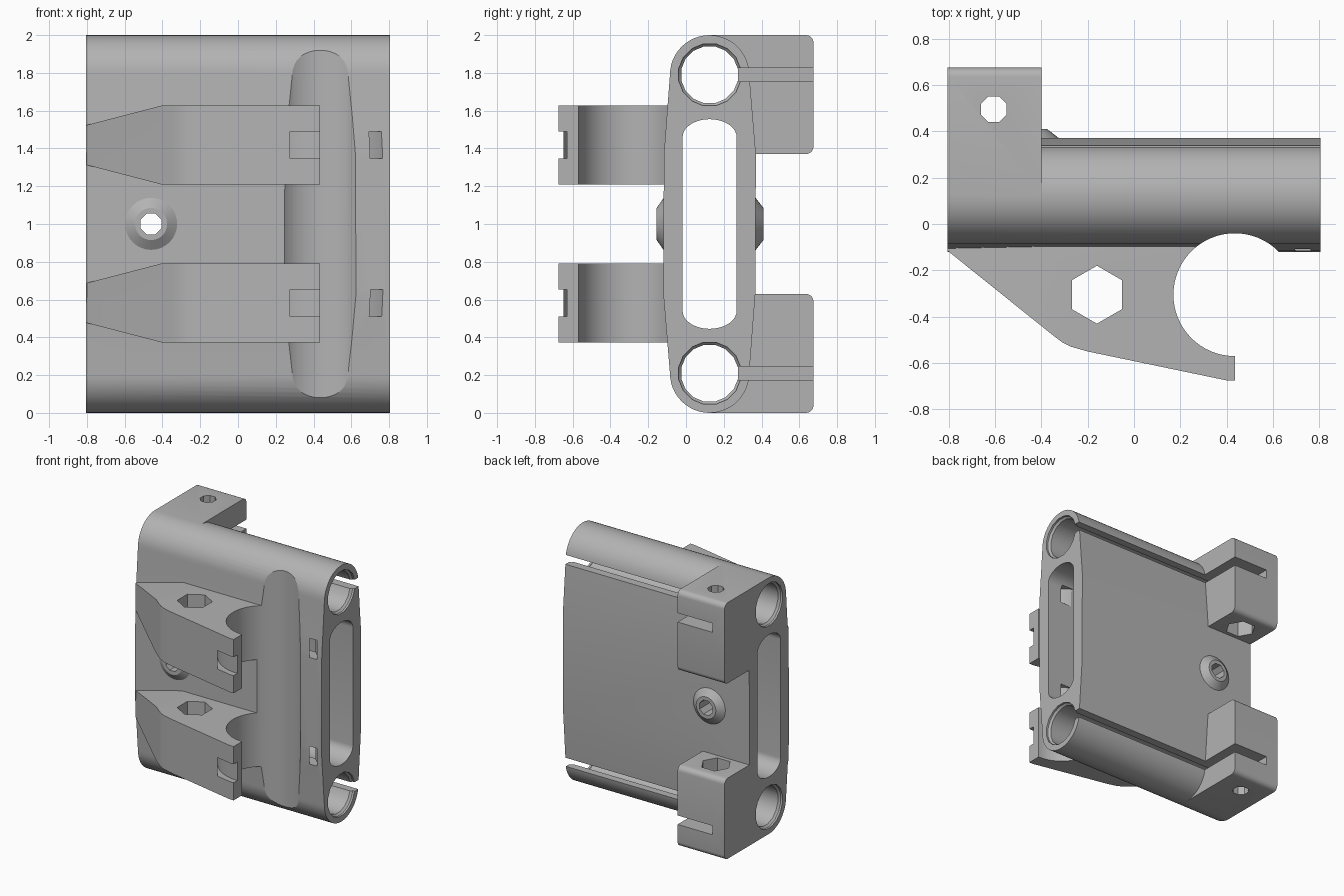
import bpy, bmesh
from math import cos, sin, pi, radians
from mathutils import Vector

if "Cube" in bpy.data.objects:
    bpy.data.objects.remove(bpy.data.objects["Cube"])

grey = bpy.data.materials.new("plain grey")
grey.use_nodes = True
grey.diffuse_color = (0.45, 0.45, 0.45, 1)
grey.node_tree.nodes["Principled BSDF"].inputs["Base Color"].default_value = (0.45, 0.45, 0.45, 1)

# Maps profile coordinates (a, b) and extrusion depth d to space
AXES = {"x": lambda a, b, d: (d, a, b),
        "y": lambda a, b, d: (a, d, b),
        "z": lambda a, b, d: (a, b, d)}


def loft(name, axis, sections):
    """Solid through equal-length profiles, given as (depth, points)."""
    bm = bmesh.new()
    loops = [[bm.verts.new(AXES[axis](a, b, d)) for a, b in pts] for d, pts in sections]
    for p, q in zip(loops, loops[1:]):
        for i in range(len(p)):
            j = (i + 1) % len(p)
            bm.faces.new((p[i], p[j], q[j], q[i]))
    bm.faces.new(loops[0][::-1])
    bm.faces.new(loops[-1])
    bmesh.ops.recalc_face_normals(bm, faces=bm.faces)
    mesh = bpy.data.meshes.new(name)
    bm.to_mesh(mesh)
    bm.free()
    mesh.materials.append(grey)
    obj = bpy.data.objects.new(name, mesh)
    bpy.context.scene.collection.objects.link(obj)
    return obj


def prism(name, axis, pts, lo, hi):
    return loft(name, axis, [(lo, pts), (hi, pts)])


def box(name, x, y, z):
    return prism(name, "z", [(x[0], y[0]), (x[1], y[0]), (x[1], y[1]), (x[0], y[1])], *z)


def arc(a, b, ra, rb, start, end, n):
    return [(a + ra * cos(radians(start + (end - start) * i / n)),
             b + rb * sin(radians(start + (end - start) * i / n))) for i in range(n + 1)]


def ring(a, b, r, n, turn=0):
    return arc(a, b, r, r, turn, turn + 360, n)[:-1]


def combine(target, other, operation):
    """Boolean two parts, keep the result in target."""
    mod = target.modifiers.new(operation, "BOOLEAN")
    mod.operation, mod.solver, mod.object = operation, "EXACT", other
    bpy.context.view_layer.update()
    graph = bpy.context.evaluated_depsgraph_get()
    mesh = bpy.data.meshes.new_from_object(target.evaluated_get(graph))
    target.modifiers.clear()
    target.data = mesh
    bpy.data.objects.remove(other)


def cut(target, other):
    combine(target, other, "DIFFERENCE")


MID = 0.125          # middle of the body thickness
TUBE = 0.79          # tube offset from mid height
GX, GY = 0.435, -0.305   # axis of the rod groove
END = 0.805

# Body: two rounded tube ends joined by a slightly thicker middle
half = arc(MID, 1 + TUBE, 0.21, 0.21, 0, 180, 24)
profile = [(0.37, 1.37)] + half + [(-0.117, 1.37)]
profile += [(2 * MID - a, 2 - b) for a, b in profile]
body = prism("clamp_carriage", "x", profile, -END, END)

for s in (1, -1):
    # Rear clamp bracket with rounded back corners
    pts = [(MID, 0.37)] + arc(0.635, 0.41, 0.04, 0.04, -90, 0, 5) \
        + arc(0.635, 0.96, 0.04, 0.04, 0, 90, 5) + [(MID, 1.0)]
    bracket = prism("bracket", "x", [(y, 1 + s * h) for y, h in pts], -END, -0.4)
    combine(body, bracket, "UNION")

    # Front hook arm, tapering in height toward its outer end
    z = 1 + s * 0.418
    outline = [(-END, -0.06), (-END, -0.115), (-0.35, -0.48), (-0.31, -0.51),
               (-0.27, -0.53), (-0.2, -0.55), (0.4, -0.675), (GX, -0.675), (GX, -0.06)]
    arm = prism("hook_arm", "z", outline, z - 0.21, z + 0.21)
    side = [(-0.9, z - 0.08), (-0.4, z - 0.21), (0.6, z - 0.21),
            (0.6, z + 0.21), (-0.4, z + 0.21), (-0.9, z + 0.08)]
    combine(arm, prism("arm_taper", "y", side, -1, 0.2), "INTERSECT")
    combine(body, arm, "UNION")

# Conical bosses around the cross hole, front and back
BX = -0.46
for inner, outer in ((-0.1, -0.155), (0.355, 0.41)):
    face = -0.117 if inner < 0 else 0.367
    boss = loft("boss", "y", [(inner, ring(BX, 1, 0.14, 32)), (face, ring(BX, 1, 0.14, 32)),
                              (outer, ring(BX, 1, 0.085, 32))])
    combine(body, boss, "UNION")

# Hollow middle with rounded ends, and the cross hole
slot = arc(MID, 1.46, 0.143, 0.095, 0, 180, 20)
slot += [(2 * MID - a, 2 - b) for a, b in slot]
cut(body, prism("hollow", "x", slot, -1, 1))
cut(body, prism("cross_hole", "y", ring(BX, 1, 0.06, 8, 22.5), -1, 1))

# Round rod groove down the front
cut(body, prism("rod_groove", "z", ring(GX, GY, 0.265, 64), -0.2, 2.2))

for s in (1, -1):
    zt, z = 1 + s * TUBE, 1 + s * 0.418
    # Tube bore with a chamfered rim at both ends
    bore = loft("bore", "x", [(x, ring(MID, zt, r, 16, 11.25)) for x, r in
                              ((-0.9, 0.167), (-0.79, 0.167), (-0.775, 0.153),
                               (0.775, 0.153), (0.79, 0.167), (0.9, 0.167))])
    cut(body, bore)
    # Clamping slit from the bore out through the back
    cut(body, box("slit", (-0.7, 1), (MID + 0.1, 0.9), (zt - 0.035, zt + 0.035)))
    # Clamp bolt hole and hexagonal nut pocket
    cut(body, prism("bolt_hole", "z", ring(-0.605, 0.495, 0.06, 8, 22.5),
                    *sorted((1 + s * 0.3, 1 + s * 1.1))))
    cut(body, prism("nut_pocket", "z", ring(-0.605, 0.495, 0.11, 6),
                    *sorted((1 + s * 0.3, 1 + s * 0.5))))
    # Hexagonal hole through the arm
    cut(body, prism("arm_hole", "z", ring(-0.16, GY, 0.125, 6, 30), z - 0.3, z + 0.3))
    # Circular tie channel around the groove
    tie = prism("tie_channel", "z", ring(GX, GY, 0.38, 48), z - 0.072, z + 0.072)
    cut(tie, prism("tie_core", "z", ring(GX, GY, 0.325, 48), z - 0.2, z + 0.2))
    cut(body, tie)

# Smooth curved faces, keep edges crisp
bpy.ops.object.select_all(action="DESELECT")
body.select_set(True)
bpy.context.view_layer.objects.active = body
bpy.ops.object.shade_smooth_by_angle(angle=radians(25))
